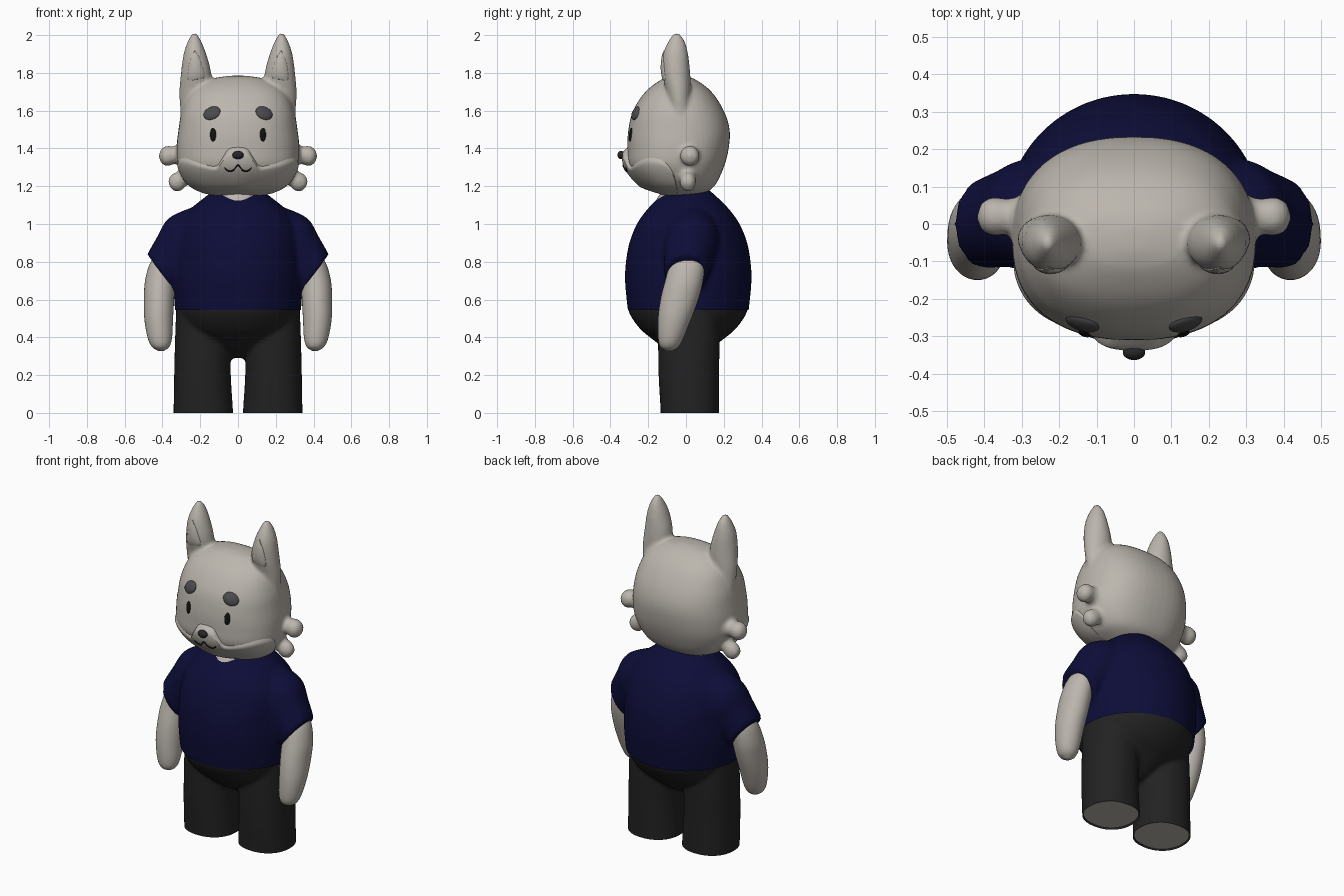
import bpy, bmesh, math
from mathutils import Vector
from mathutils.bvhtree import BVHTree

if "Cube" in bpy.data.objects:
    bpy.data.objects.remove(bpy.data.objects["Cube"])


def material(name, rgb, rough=0.8):
    m = bpy.data.materials.new(name)
    m.use_nodes = True
    m.diffuse_color = (*rgb, 1)
    node = m.node_tree.nodes["Principled BSDF"]
    node.inputs["Base Color"].default_value = (*rgb, 1)
    node.inputs["Roughness"].default_value = rough
    return m


FUR = material("warm grey fur", (0.50, 0.465, 0.42))
NAVY = material("navy cloth", (0.004, 0.004, 0.04))
TROUSER = material("charcoal cloth", (0.016, 0.016, 0.016))
BROW = material("slate brow", (0.07, 0.07, 0.075))
NOSE = material("dark nose", (0.02, 0.02, 0.022))
BLACK = material("black", (0.006, 0.006, 0.006))


def spline(rows, steps=6):
    """Catmull-Rom through tuples of numbers."""
    out = []
    for i in range(len(rows) - 1):
        a, b, c, d = (rows[min(max(i + k, 0), len(rows) - 1)] for k in (-1, 0, 1, 2))
        for s in range(steps):
            t = s / steps
            out.append(tuple(
                q + 0.5 * t * (r - p + t * (2*p - 5*q + 4*r - w + t * (3*(q - r) + w - p)))
                for p, q, r, w in zip(a, b, c, d)))
    return out + [tuple(rows[-1])]


def loft(bm, rings, axis=(0, 0, 1), power=2.0, side=1, n=48):
    """Rings are (x, y, z, radius across, radius in y); capped at both ends."""
    v = Vector((0, 1, 0))
    u = v.cross(Vector(axis)).normalized()
    loops = []
    for x, y, z, a, b in spline(rings):
        loop = []
        for k in range(n):
            c, s = math.cos(math.tau * k / n), math.sin(math.tau * k / n)
            e = 2 / power
            p = Vector((x, y, z)) + u * a * math.copysign(abs(c) ** e, c) \
                + v * b * math.copysign(abs(s) ** e, s)
            loop.append(bm.verts.new((p.x * side, p.y, p.z)))
        loops.append(loop)
    for lo, hi in zip(loops, loops[1:]):
        for k in range(n):
            bm.faces.new((lo[k], lo[(k + 1) % n], hi[(k + 1) % n], hi[k]))
    bm.faces.new(loops[0])
    bm.faces.new(loops[-1])


def finish(name, bm, mat, voxel=0, smooth=5, cutter=None, floor=None):
    """Turn a bmesh into an object, optionally fused into one soft skin."""
    bmesh.ops.recalc_face_normals(bm, faces=bm.faces)
    me = bpy.data.meshes.new(name)
    bm.to_mesh(me)
    bm.free()
    me.materials.append(mat)
    ob = bpy.data.objects.new(name, me)
    bpy.context.collection.objects.link(ob)
    if voxel:
        r = ob.modifiers.new("fuse", "REMESH")
        r.mode, r.voxel_size = "VOXEL", voxel
        s = ob.modifiers.new("soften", "SMOOTH")
        s.factor, s.iterations = 0.5, smooth
    if cutter:
        c = ob.modifiers.new("cut", "BOOLEAN")
        c.operation, c.object = "DIFFERENCE", cutter
    if ob.modifiers:
        dg = bpy.context.evaluated_depsgraph_get()
        ob.data = bpy.data.meshes.new_from_object(ob.evaluated_get(dg))
        ob.modifiers.clear()
        ob.data.materials.clear()
        ob.data.materials.append(mat)
    if floor is not None:
        b = bmesh.new()
        b.from_mesh(ob.data)
        bmesh.ops.bisect_plane(b, geom=b.verts[:] + b.edges[:] + b.faces[:],
                               plane_co=(0, 0, floor), plane_no=(0, 0, -1), clear_outer=True)
        b.to_mesh(ob.data)
        b.free()
    bpy.ops.object.select_all(action="DESELECT")
    ob.select_set(True)
    bpy.context.view_layer.objects.active = ob
    bpy.ops.object.shade_smooth_by_angle(angle=math.radians(45))
    return ob


def surface(ob):
    b = bmesh.new()
    b.from_mesh(ob.data)
    tree = BVHTree.FromBMesh(b)
    b.free()
    return tree


def front(tree, x, z):
    hit = tree.ray_cast(Vector((x, -2, z)), Vector((0, 1, 0)))[0]
    return hit if hit else tree.find_nearest(Vector((x, -0.15, z)))[0]


# Head, ears and cheek tufts in one skin
bm = bmesh.new()
head_rings = [(1.15, .14, -.02, .10), (1.2, .25, -.035, .185), (1.3, .315, -.05, .25),
              (1.4, .325, -.042, .268), (1.5, .315, -.037, .268), (1.6, .297, -.04, .24),
              (1.7, .25, -.04, .175), (1.765, .15, -.04, .09), (1.785, .04, -.04, .03)]
loft(bm, [(0, y, z, a, b) for z, a, y, b in head_rings], power=2.35)
for s in (1, -1):
    loft(bm, [(.235, -.03, 1.58, .07, .05), (.226, -.04, 1.7, .084, .065),
              (.222, -.052, 1.8, .08, .074), (.228, -.055, 1.9, .06, .066),
              (.23, -.05, 1.97, .034, .042), (.23, -.05, 2.012, .01, .012)], side=s)
    loft(bm, [(.26, .02, 1.37, .08, .07), (.33, .02, 1.365, .048, .048), (.375, .02, 1.36, .054, .052),
              (.405, .02, 1.36, .038, .038), (.418, .02, 1.36, .01, .01)], axis=(1, 0, 0), side=s)
    loft(bm, [(.23, .01, 1.28, .06, .05), (.29, .01, 1.245, .045, .042), (.325, .01, 1.22, .05, .043),
              (.352, .01, 1.203, .034, .03), (.36, .01, 1.198, .01, .01)], axis=(1, 0, -.6), side=s)
head = finish("head", bm, FUR, voxel=0.011)
head_tree = surface(head)

# Muzzle: a raised patch wrapped round the lower face
edge = spline([(0, 1.41), (10, 1.40), (17, 1.35), (24, 1.31), (38, 1.322),
               (58, 1.355), (74, 1.34), (83, 1.27), (86, 1.18)])
edge = [(-a, z) for a, z in edge[:0:-1]] + edge
bm = bmesh.new()
rows = 20
grid = []
for angle, top in edge:
    th = math.radians(angle)
    out = Vector((math.sin(th), -math.cos(th), 0))
    column = []
    for r in range(rows + 1):
        t = r / rows
        z = top + (1.158 - top) * t
        hit = head_tree.ray_cast(Vector((0, -.03, z)), out)[0]
        bulge = .012 + .02 * math.exp(-(angle / 22) ** 2)
        column.append(bm.verts.new(hit + out * (bulge * min(1, 2.5 * math.sin(math.pi * t)) - .003)))
    grid.append(column)
for a, b in zip(grid, grid[1:]):
    for r in range(rows):
        bm.faces.new((a[r], a[r + 1], b[r + 1], b[r]))
muzzle = finish("muzzle", bm, FUR)
muzzle_tree = surface(muzzle)


def patch(name, outline, mat, height):
    """Low dome laid on the front of the head inside an x-z outline."""
    bm = bmesh.new()
    n = len(outline)
    cx, cz = sum(p[0] for p in outline) / n, sum(p[1] for p in outline) / n
    loops = []
    for k in (1, .98, .85, .6, .3, .05):
        loop = []
        for x, z in outline:
            p = front(head_tree, cx + (x - cx) * k, cz + (z - cz) * k)
            lift = -.003 if k == 1 else .002 + height * math.sqrt(1 - k * k)
            loop.append(bm.verts.new((p.x, p.y - lift, p.z)))
        loops.append(loop)
    for lo, hi in zip(loops, loops[1:]):
        for i in range(n):
            bm.faces.new((lo[i], lo[(i + 1) % n], hi[(i + 1) % n], hi[i]))
    bm.faces.new(loops[-1])
    return finish(name, bm, mat)


def oval(x, z, a, b, tilt=0, n=28):
    c, s = math.cos(tilt), math.sin(tilt)
    ring = [(a * math.cos(math.tau * i / n), b * math.sin(math.tau * i / n)) for i in range(n)]
    return [(x + p * c - q * s, z + p * s + q * c) for p, q in ring]


# Eyes, brows and inner ears
for s, label in ((1, "left"), (-1, "right")):
    patch(label + "_eye", oval(.132 * s, 1.473, .016, .037), BLACK, .006)
    patch(label + "_brow", oval(.138 * s, 1.587, .047, .033, -.45 * s), BROW, .014)
    ear = spline([(.228, 1.92), (.2, 1.87), (.176, 1.78), (.22, 1.765),
                  (.266, 1.765), (.256, 1.86), (.228, 1.92)], 4)[:-1]
    patch(label + "_inner_ear", [(x * s, z) for x, z in ear], FUR, .006)

# Nose
bm = bmesh.new()
bmesh.ops.create_uvsphere(bm, u_segments=24, v_segments=14, radius=1)
bmesh.ops.scale(bm, vec=(.03, .02, .022), verts=bm.verts)
bmesh.ops.translate(bm, vec=(0, front(muzzle_tree, 0, 1.365).y - .004, 1.365), verts=bm.verts)
finish("nose", bm, NOSE)

# Mouth line
half = [(0, 1.312), (.022, 1.287), (.042, 1.279), (.058, 1.285), (.072, 1.297)]
line = spline([(-x, z) for x, z in half[:0:-1]] + half, 4)
bm = bmesh.new()
loft(bm, [(x, front(muzzle_tree, x, z).y, z, .005, .005) for x, z in line], axis=(1, 0, 0), n=8)
finish("mouth", bm, BLACK)

# Neck
bm = bmesh.new()
loft(bm, [(0, -.02, .98, .14, .19), (0, -.02, 1.08, .135, .165), (0, 0, 1.2, .12, .11)])
finish("neck", bm, FUR)

# Shirt with sleeves, and a round neckline cut out of its front
bm = bmesh.new()
loft(bm, [(0, -.3, 1.205, .138, .138), (0, -.02, 1.205, .138, .138)], axis=(0, 1, 0.0001))
bm.clear()
bmesh.ops.create_cone(bm, cap_ends=True, segments=48, radius1=.138, radius2=.138, depth=.6)
for v in bm.verts:
    v.co = (v.co.x, v.co.z - .3, 1.205 + v.co.y)
cutter = finish("neckline_cutter", bm, NAVY)
cutter.hide_render = True
bm = bmesh.new()
shirt_rings = [(.48, .325, .31), (.56, .335, .322), (.7, .343, .335), (.8, .34, .33), (.9, .333, .312),
               (1.0, .31, .272), (1.08, .25, .215), (1.15, .165, .145), (1.18, .12, .11)]
loft(bm, [(0, .012, z, a, b) for z, a, b in shirt_rings])
for s in (1, -1):
    loft(bm, [(.12, .03, 1.0, .13, .13), (.27, .03, .91, .155, .145), (.345, .015, .82, .14, .13),
              (.405, 0, .737, .128, .118)], axis=(.81, 0, -.59), side=s)
finish("shirt", bm, NAVY, voxel=0.012, smooth=6, cutter=cutter, floor=.545)
cutter.hide_set(True)

# Arms
for s, label in ((1, "left"), (-1, "right")):
    bm = bmesh.new()
    loft(bm, [(.37, .03, .87, .03, .04), (.392, .01, .8, .07, .088), (.412, -.01, .7, .08, .1),
              (.418, -.035, .6, .08, .1), (.42, -.06, .5, .076, .088), (.414, -.08, .4, .065, .068),
              (.41, -.088, .35, .046, .048), (.408, -.088, .327, .012, .014)], side=s)
    finish(label + "_arm", bm, FUR)

# Trousers: rounded hips fused with two legs
bm = bmesh.new()
loft(bm, [(0, .01, .64, .31, .3), (0, .01, .55, .322, .318), (0, .01, .45, .28, .258),
          (0, .01, .38, .19, .175), (0, .01, .32, .09, .1), (0, .01, .29, .03, .05)])
for s in (1, -1):
    loft(bm, [(.183, .02, -.05, .158, .153), (.184, .02, .02, .157, .155), (.188, .015, .2, .15, .16),
              (.186, .015, .4, .147, .163), (.18, .012, .6, .145, .16)], side=s, power=2.2)
finish("trousers", bm, TROUSER, voxel=0.012, floor=0)

# Soles set just inside the trouser cuffs
for s, label in ((1, "left"), (-1, "right")):
    bm = bmesh.new()
    loft(bm, [(.184, .02, .008, .15, .148), (.184, .02, .03, .15, .148)], side=s, power=2.2)
    finish(label + "_sole", bm, FUR)
